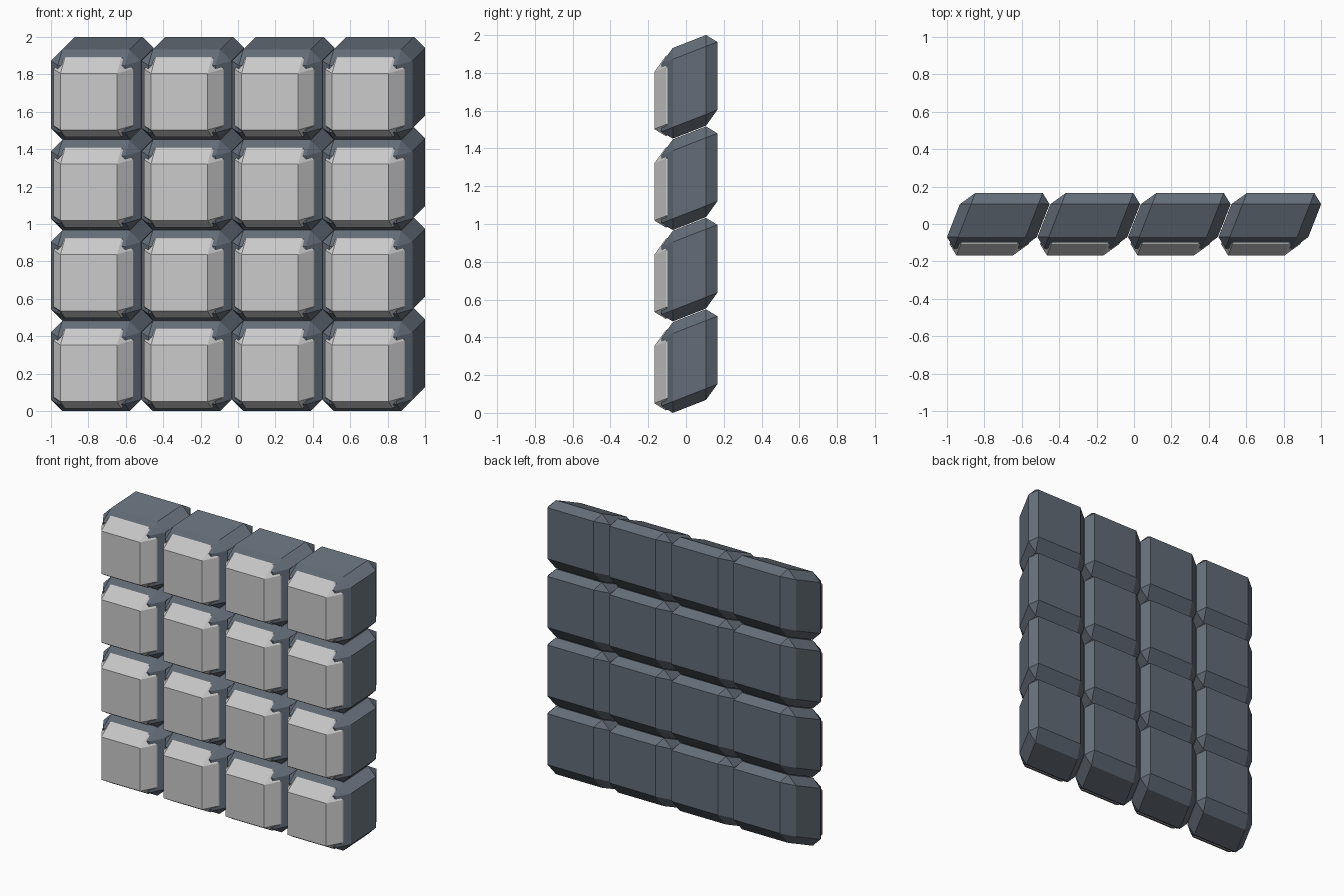
import bpy, bmesh

if "Cube" in bpy.data.objects:
    bpy.data.objects.remove(bpy.data.objects["Cube"])

PITCH = 0.484      # spacing of the 4 x 4 grid
SHEAR = 0.39       # sideways and upward lean per unit of depth
Y0 = -0.07         # depth at which the lean is zero


def material(name, rgb):
    m = bpy.data.materials.new(name)
    m.diffuse_color = (*rgb, 1)
    m.use_nodes = True
    m.node_tree.nodes["Principled BSDF"].inputs["Base Color"].default_value = m.diffuse_color
    return m


def leaning_block(name, half, y_front, y_back, bevel, mat):
    """Chamfered box, sheared so its back sits further right and up."""
    bm = bmesh.new()
    bmesh.ops.create_cube(bm, size=1)
    for v in bm.verts:
        v.co.x *= 2 * half
        v.co.z *= 2 * half
        v.co.y = y_front if v.co.y < 0 else y_back
    bmesh.ops.bevel(bm, geom=bm.edges[:], offset=bevel, segments=1,
                    affect='EDGES', clamp_overlap=True)
    for v in bm.verts:
        lean = SHEAR * (v.co.y - Y0)
        v.co.x += lean
        v.co.z += lean
    bmesh.ops.recalc_face_normals(bm, faces=bm.faces[:])
    mesh = bpy.data.meshes.new(name)
    bm.to_mesh(mesh)
    bm.free()
    mesh.materials.append(mat)
    return mesh


dark = material("dark_slate", (0.125, 0.15, 0.185))
light = material("light_grey", (0.6, 0.61, 0.62))

# Dark outer shell and the light core that pokes out of its front
shell = leaning_block("shell", 0.24, -0.13, 0.166, 0.06, dark)
core = leaning_block("core", 0.212, -0.168, 0.165, 0.061, light)

# Grid of tiles
for row in range(4):
    for col in range(4):
        for mesh in (shell, core):
            ob = bpy.data.objects.new(f"tile_{mesh.name}_{row}_{col}", mesh)
            ob.location = (-0.76 + col * PITCH, 0, 0.24 + row * PITCH)
            bpy.context.collection.objects.link(ob)
